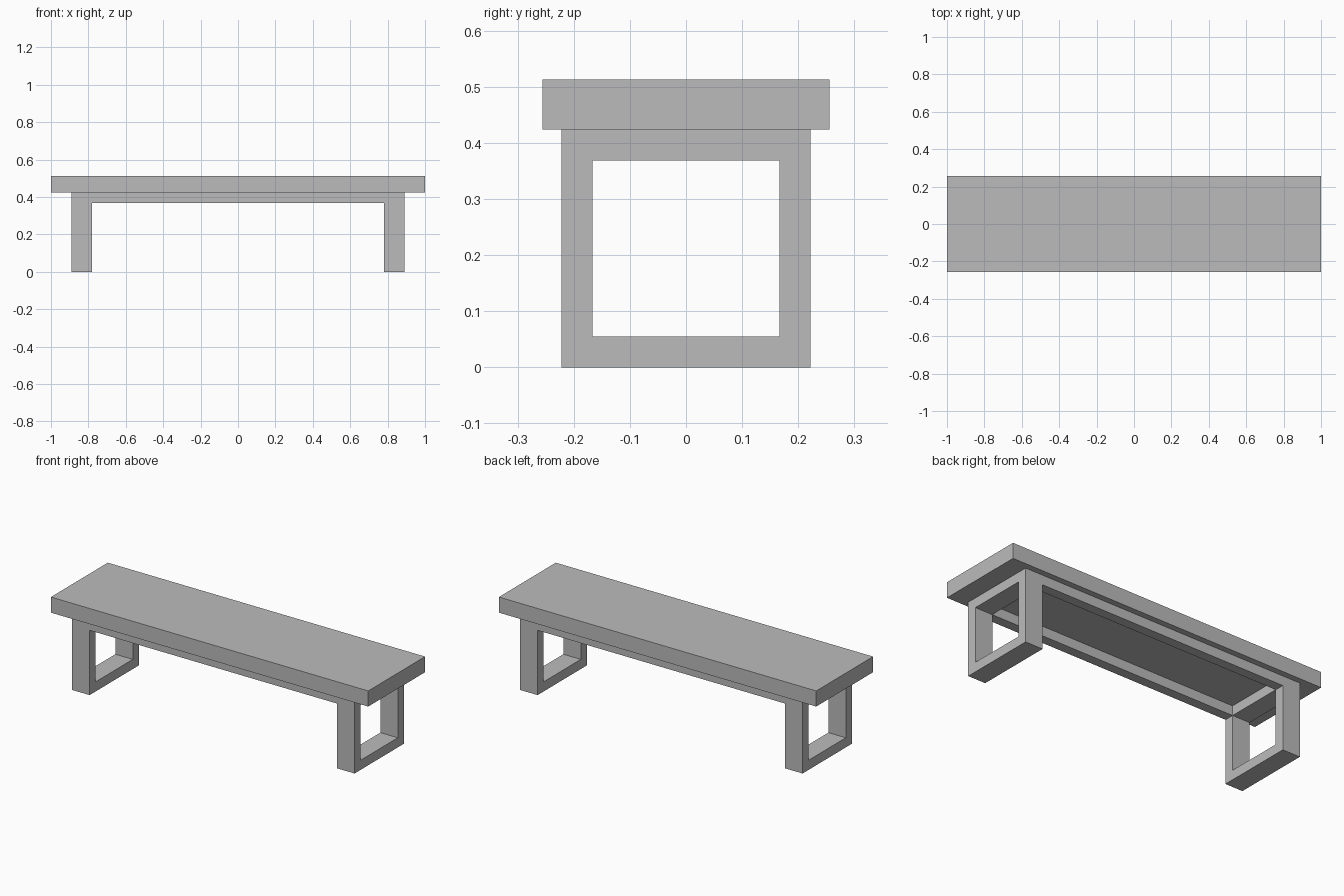
import bpy
import bmesh

if "Cube" in bpy.data.objects:
    bpy.data.objects.remove(bpy.data.objects["Cube"], do_unlink=True)

grey = bpy.data.materials.new("plain_grey")
grey.use_nodes = True
colour = (0.5, 0.5, 0.5, 1)
grey.diffuse_color = colour
grey.node_tree.nodes["Principled BSDF"].inputs["Base Color"].default_value = colour

TOP, SEAT_Z = 0.513, 0.424      # slab top and underside
LEG_IN, LEG_OUT = 0.78, 0.89    # leg frame extent along x
HALF_D, BAR = 0.222, 0.055      # frame half depth and bar thickness


def finish(name, bm):
    bmesh.ops.recalc_face_normals(bm, faces=bm.faces)
    mesh = bpy.data.meshes.new(name)
    bm.to_mesh(mesh)
    bm.free()
    mesh.materials.append(grey)
    obj = bpy.data.objects.new(name, mesh)
    bpy.context.collection.objects.link(obj)
    return obj


def box(name, lo, hi):
    bm = bmesh.new()
    bmesh.ops.create_cube(bm, size=1)
    for v in bm.verts:
        v.co = [(a + b) / 2 + c * (b - a) for a, b, c in zip(lo, hi, v.co)]
    return finish(name, bm)


def leg_frame(name, x0, x1):
    # Closed rectangular loop swept along x
    def loop(x, inset):
        y, z0, z1 = HALF_D - inset, inset, SEAT_Z - inset
        return [bm.verts.new((x, *p)) for p in ((-y, z0), (y, z0), (y, z1), (-y, z1))]

    bm = bmesh.new()
    rings = [loop(x0, 0), loop(x1, 0), loop(x1, BAR), loop(x0, BAR)]
    for r, ring in enumerate(rings):
        after = rings[(r + 1) % 4]
        for i in range(4):
            j = (i + 1) % 4
            bm.faces.new((ring[i], ring[j], after[j], after[i]))
    return finish(name, bm)


# Seat slab
box("seat", (-1, -0.256, SEAT_Z), (1, 0.256, TOP))

# Leg frames at both ends
leg_frame("left_leg_frame", LEG_IN, LEG_OUT)
leg_frame("right_leg_frame", -LEG_OUT, -LEG_IN)

# Long rails under the seat
for name, y0, y1 in (("front_rail", -HALF_D, BAR - HALF_D),
                     ("back_rail", HALF_D - BAR, HALF_D)):
    box(name, (-LEG_IN, y0, SEAT_Z - BAR), (LEG_IN, y1, SEAT_Z))
